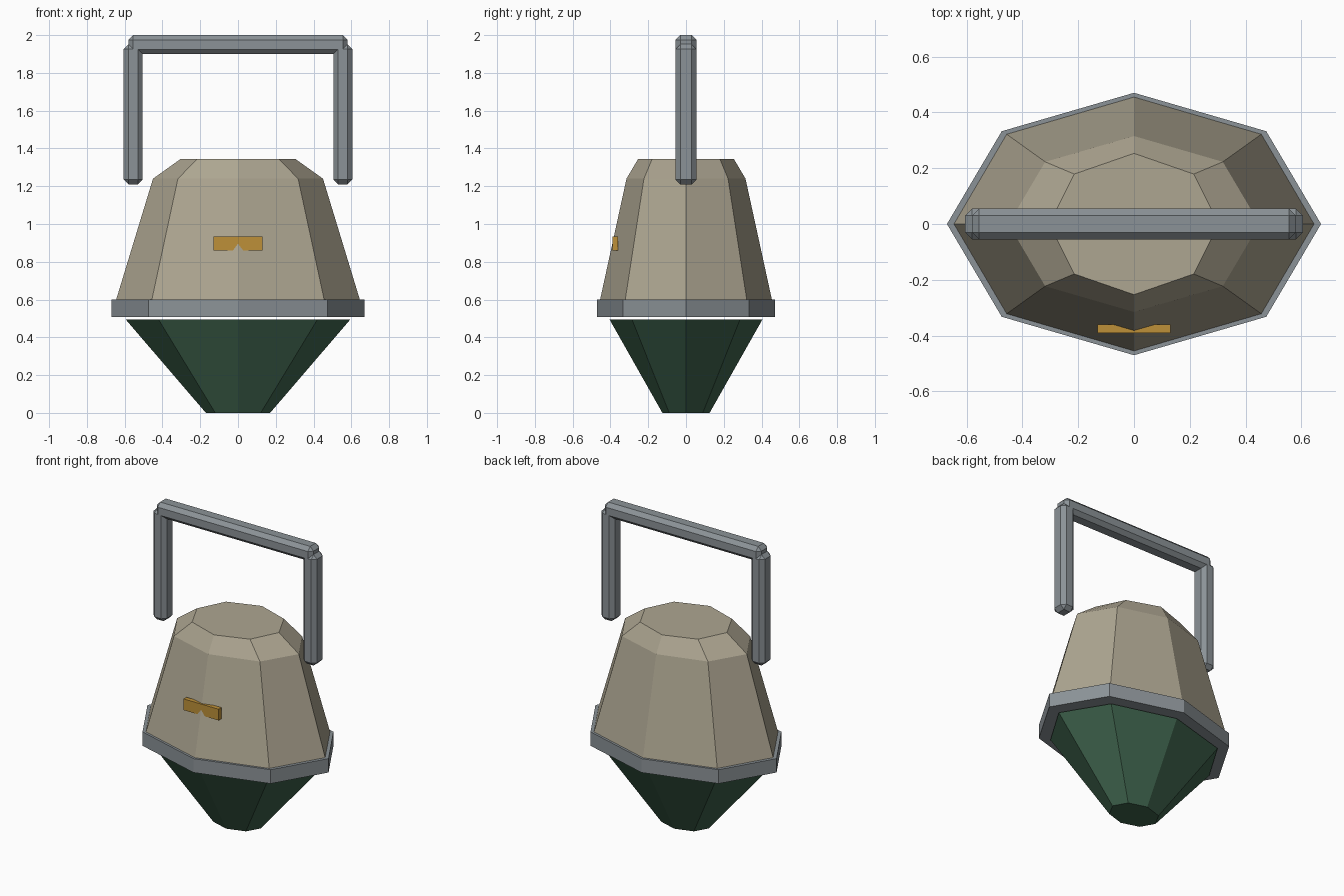
import bpy, bmesh, math

if "Cube" in bpy.data.objects:
    bpy.data.objects.remove(bpy.data.objects["Cube"])


def material(name, rgb):
    m = bpy.data.materials.new(name)
    m.diffuse_color = (*rgb, 1)
    m.use_nodes = True
    m.node_tree.nodes["Principled BSDF"].inputs["Base Color"].default_value = m.diffuse_color
    return m


TAN = material("tan", (0.42, 0.38, 0.285))
GREEN = material("dark green", (0.048, 0.122, 0.072))
GREY = material("steel grey", (0.26, 0.29, 0.31))
GOLD = material("gold", (0.51, 0.28, 0.04))


def finish(name, bm, mat):
    bmesh.ops.recalc_face_normals(bm, faces=bm.faces)
    mesh = bpy.data.meshes.new(name)
    bm.to_mesh(mesh)
    bm.free()
    mesh.materials.append(mat)
    ob = bpy.data.objects.new(name, mesh)
    bpy.context.collection.objects.link(ob)
    return ob


def loft(name, rings, mat, sides=8):
    """Stack of oval eight-sided rings (x radius, y radius, z), capped."""
    bm = bmesh.new()
    loops = []
    for rx, ry, z in rings:
        angles = [2 * math.pi * i / sides for i in range(sides)]
        loops.append([bm.verts.new((rx * math.cos(a), ry * math.sin(a), z)) for a in angles])
    for lo, hi in zip(loops, loops[1:]):
        for i in range(sides):
            j = (i + 1) % sides
            bm.faces.new((lo[i], lo[j], hi[j], hi[i]))
    bm.faces.new(loops[0][::-1])
    bm.faces.new(loops[-1])
    return finish(name, bm, mat)


def box(name, center, size, mat, bevel=0):
    bm = bmesh.new()
    bmesh.ops.create_cube(bm, size=1)
    for v in bm.verts:
        v.co = [c + s * k for c, s, k in zip(center, size, v.co)]
    if bevel:
        bmesh.ops.bevel(bm, geom=bm.edges[:], offset=bevel, segments=1, affect='EDGES')
    return finish(name, bm, mat)


# Body: tapered base, band and upper shell
loft("lower_cone", [(0.17, 0.125, 0), (0.595, 0.405, 0.495)], GREEN)
loft("middle_band", [(0.67, 0.47, 0.507), (0.67, 0.47, 0.6)], GREY)
loft("upper_shell", [(0.651, 0.459, 0.58), (0.45, 0.315, 1.24), (0.303, 0.253, 1.345)], TAN)

# Front plate
box("front_plate", (0, -0.375, 0.897), (0.26, 0.03, 0.075), GOLD)

# Chamfered carry handle
box("handle_bar", (0, 0, 1.95), (1.16, 0.11, 0.10), GREY, 0.025)
for side, x in (("left", -0.555), ("right", 0.555)):
    box(f"handle_post_{side}", (x, 0, 1.581), (0.10, 0.11, 0.742), GREY, 0.025)
